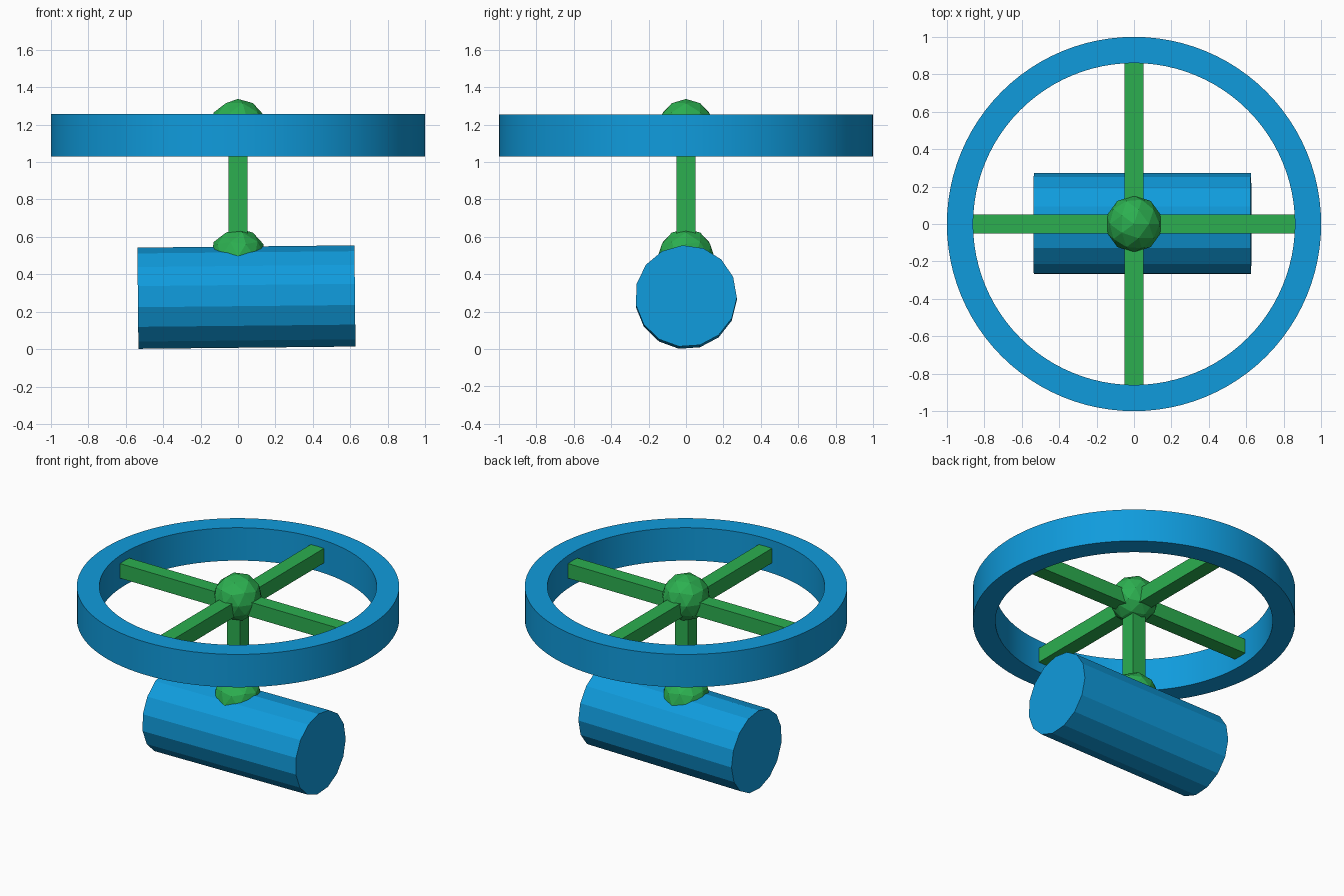
import bpy, bmesh, math
from mathutils import Matrix, Vector

if "Cube" in bpy.data.objects:
    bpy.data.objects.remove(bpy.data.objects["Cube"])


def material(name, rgb):
    m = bpy.data.materials.new(name)
    m.diffuse_color = (*rgb, 1)
    m.use_nodes = True
    m.node_tree.nodes["Principled BSDF"].inputs["Base Color"].default_value = m.diffuse_color
    return m


BLUE = material("blue", (0.005, 0.33, 0.72))
GREEN = material("green", (0.025, 0.43, 0.08))


def add_part(name, bm, mat):
    bmesh.ops.recalc_face_normals(bm, faces=bm.faces)
    mesh = bpy.data.meshes.new(name)
    bm.to_mesh(mesh)
    bm.free()
    mesh.materials.append(mat)
    obj = bpy.data.objects.new(name, mesh)
    bpy.context.collection.objects.link(obj)
    return obj


def box(name, centre, size):
    bm = bmesh.new()
    bmesh.ops.create_cube(bm, size=1, matrix=Matrix.Translation(centre) @ Matrix.Diagonal((*size, 1)))
    return add_part(name, bm, GREEN)


def ball(name, z):
    bm = bmesh.new()
    bmesh.ops.create_icosphere(bm, subdivisions=2, radius=0.152, matrix=Matrix.Translation((0, 0, z)))
    return add_part(name, bm, GREEN)


# Wheel rim: rectangular profile spun around z
bm = bmesh.new()
profile = [bm.verts.new(p) for p in ((0.86, 0, 1.03), (1, 0, 1.03), (1, 0, 1.255), (0.86, 0, 1.255))]
edges = [bm.edges.new((profile[i], profile[(i + 1) % 4])) for i in range(4)]
bmesh.ops.spin(bm, geom=profile + edges, cent=(0, 0, 0), axis=(0, 0, 1), angle=math.tau, steps=96)
bmesh.ops.remove_doubles(bm, verts=bm.verts, dist=1e-4)
rim = add_part("wheel_rim", bm, BLUE)
bpy.context.view_layer.objects.active = rim
rim.select_set(True)
bpy.ops.object.shade_smooth_by_angle(angle=math.radians(30))

# Crossed spokes, square post and the two hub balls
box("spoke_x", (0, 0, 1.15), (1.74, 0.1, 0.1))
box("spoke_y", (0, 0, 1.15), (0.1, 1.74, 0.1))
box("post", (0, 0, 0.82), (0.1, 0.1, 0.68))
ball("wheel_hub", 1.185)
ball("base_joint", 0.493)

# Faceted 15-sided drum lying along x, with a slight tilt
bm = bmesh.new()
sides, r, half = 15, 0.272, 0.58
ring = []
for i in range(sides):
    a = math.radians(86) + i * math.tau / sides
    ring.append(bm.verts.new((-half, -r * math.cos(a), r * math.sin(a))))
cap = bm.faces.new(ring)
out = bmesh.ops.extrude_face_region(bm, geom=[cap], use_keep_orig=True)
moved = [v for v in out["geom"] if isinstance(v, bmesh.types.BMVert)]
bmesh.ops.translate(bm, verts=moved, vec=Vector((2 * half, 0, 0)))
tilt = Matrix.Rotation(math.radians(-0.6), 4, 'Y')
bmesh.ops.transform(bm, matrix=Matrix.Translation((0.045, 0, 0.277)) @ tilt, verts=bm.verts)
add_part("drum", bm, BLUE)
